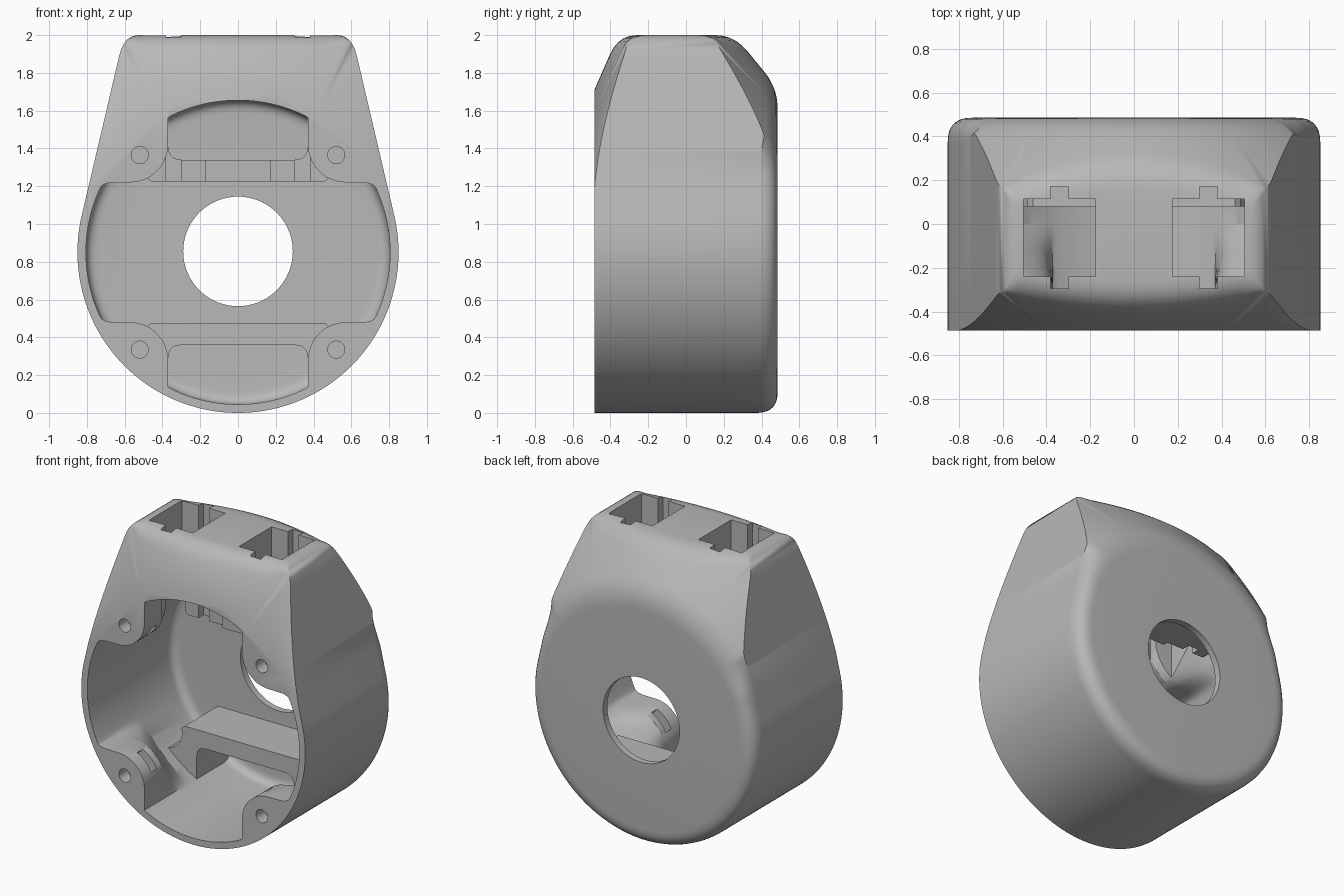
import bpy, bmesh, math
from mathutils import Matrix, Vector

if "Cube" in bpy.data.objects:
    bpy.data.objects.remove(bpy.data.objects["Cube"])

CZ, N = 0.85, 288            # height of the round axis, steps round it
FRONT, BACK = -0.485, 0.485

grey = bpy.data.materials.new("light grey")
grey.diffuse_color = (0.48, 0.48, 0.48, 1)
grey.use_nodes = True
grey.node_tree.nodes["Principled BSDF"].inputs["Base Color"].default_value = grey.diffuse_color


def smin(a, b, k):
    h = max(k - abs(a - b), 0) / k
    return min(a, b) - h * h * k / 4


def bezier(a, b, c, n):
    out = []
    for i in range(n + 1):
        t = i / n
        out.append(tuple(a[j] * (1 - t) ** 2 + 2 * b[j] * t * (1 - t) + c[j] * t * t for j in (0, 1)))
    return out


def finish(name, bm):
    bmesh.ops.remove_doubles(bm, verts=bm.verts, dist=1e-5)
    bmesh.ops.recalc_face_normals(bm, faces=bm.faces)
    me = bpy.data.meshes.new(name)
    bm.to_mesh(me)
    bm.free()
    ob = bpy.data.objects.new(name, me)
    bpy.context.collection.objects.link(ob)
    me.materials.append(grey)
    return ob


def polar_loft(name, section):
    """Skin sections of (y, radius) points swept round the y axis."""
    bm = bmesh.new()
    cols = []
    for i in range(N):
        a = 2 * math.pi * i / N
        cols.append([bm.verts.new((r * math.cos(a), y, CZ + r * math.sin(a))) for y, r in section(a)])
    for i in range(N):
        p, q = cols[i], cols[(i + 1) % N]
        for j in range(len(p) - 1):
            bm.faces.new((p[j], p[j + 1], q[j + 1], q[j]))
    bm.faces.new([c[0] for c in cols])
    bm.faces.new([c[-1] for c in cols])
    return finish(name, bm)


def prism(name, pts, lo, hi, axis):
    """Extrude an outline along y (x,z outline) or z (x,y outline)."""
    bm = bmesh.new()
    put = (lambda p, t: (p[0], t, p[1])) if axis == "y" else (lambda p, t: (p[0], p[1], t))
    a = [bm.verts.new(put(p, lo)) for p in pts]
    b = [bm.verts.new(put(p, hi)) for p in pts]
    for i in range(len(pts)):
        j = (i + 1) % len(pts)
        bm.faces.new((a[i], a[j], b[j], b[i]))
    bm.faces.new(a)
    bm.faces.new(b)
    return finish(name, bm)


def disc(x, z, r, n):
    return [(x + r * math.cos(2 * math.pi * i / n), z + r * math.sin(2 * math.pi * i / n)) for i in range(n)]


def combine(target, other, op):
    m = target.modifiers.new(op, "BOOLEAN")
    m.object, m.operation, m.solver = other, op, "EXACT"
    bpy.context.view_layer.objects.active = target
    bpy.ops.object.modifier_apply(modifier=m.name)
    bpy.data.objects.remove(other)


# --- housing: round bottom, tapering flat-topped neck, conical front and back
def outline(a):
    lean = math.radians(13.2)
    t = math.asin(max(-1, min(1, math.sin(a))))
    if t < lean:
        return 0.85
    return smin(0.85 / math.cos(t - lean), 1.15 / math.sin(t), 0.12)


def housing_section(a):
    R = outline(a)
    soft = 0.1 * max(0, min(1, (math.sin(a) - 0.88) / 0.03))
    yf = max(FRONT, FRONT + (R - 0.86) / 2.29)
    sf = min(soft * 0.45, yf - FRONT)
    pts = [(FRONT, min(R, 0.86))]
    pts += bezier((yf - sf, R - 2.29 * sf), (yf, R), (yf + soft, R), 5)
    # back cone and rounded rear rim
    t = max(0, min(1, (R - 0.87) / 0.085))
    start = (0.375 + 0.04 * t, min(R, 0.955))
    yb = min(start[0], BACK - (R - 0.87) / 1.22)
    sb = min(soft * 0.7, start[0] - yb)
    pts += bezier((yb - soft, R), (yb, R), (yb + sb, R - 1.22 * sb), 5)
    c = min(R, 0.87)
    pts += bezier(start, (BACK, c), (BACK, c - 0.11), 8)
    return pts


housing = polar_loft("housing", housing_section)


# --- main cavity with four screw bosses left standing at the front
def boss_radius(a):
    c, s = abs(math.cos(a)), abs(math.sin(a))
    r = 0.4
    while r < 1.1 and math.hypot(max(0.57 - r * c, 0), max(0.57 - r * s, 0)) > 0.2:
        r += 0.002
    return r


def cavity_section(a):
    R = 0.805
    b = smin(R, boss_radius(a), 0.06) if abs(math.cos(a)) > abs(math.sin(a)) else min(R, boss_radius(a))
    pts = [(-0.6, b), (-0.28, b)]
    for i in range(1, 7):
        t = i / 6
        pts.append((-0.28 + 0.28 * t, b + (R - b) * t))
    return pts + bezier((0.375, R), (0.44, R), (0.44, R - 0.07), 6)


combine(housing, polar_loft("cavity", cavity_section), "DIFFERENCE")

# --- arched bars standing on the back wall, above and below the opening
half = [(0.46, 0.375), (0.485, 0.395), (0.478, 0.44), (0.50, 0.50), (0.54, 0.54), (0.592, 0.56),
        (0.48, 0.66), (0.37, 0.726), (0.37, 0.56), (0.362, 0.52), (0.34, 0.498), (0.30, 0.49)]
for name, s in (("lower_bar", -1), ("upper_bar", 1)):
    pts = [(x, CZ + s * d) for x, d in half] + [(-x, CZ + s * d) for x, d in reversed(half)]
    combine(housing, prism(name, pts, 0.08, 0.46, "y"), "UNION")

# --- round opening in the back wall
combine(housing, prism("back_opening", disc(0, 0.855, 0.29, 96), 0.2, 0.6, "y"), "DIFFERENCE")

# --- two socket openings through the top, each with a latch notch front and back
socket = [(0.175, -0.24), (0.30, -0.24), (0.30, -0.295), (0.38, -0.295), (0.38, -0.24), (0.505, -0.24),
          (0.505, 0.115), (0.38, 0.115), (0.38, 0.17), (0.30, 0.17), (0.30, 0.115), (0.175, 0.115)]
for s in (-1, 1):
    combine(housing, prism("socket_opening", [(s * x, y) for x, y in socket], 1.2, 2.2, "z"), "DIFFERENCE")

# --- screw holes and nut slots in the bosses
for sx in (-1, 1):
    for sz in (-1, 1):
        hole = disc(sx * 0.52, CZ + sz * 0.515, 0.045, 32)
        combine(housing, prism("screw_hole", hole, -0.6, -0.25, "y"), "DIFFERENCE")
        u, v = Vector((sx, sz)).normalized(), Vector((-sz, sx)).normalized()
        mid = Vector((0, CZ))
        slot = [mid + u * r + v * w for r, w in ((0.5, -0.075), (0.79, -0.075), (0.79, 0.075), (0.5, 0.075))]
        combine(housing, prism("nut_slot", slot, -0.39, -0.33, "y"), "DIFFERENCE")

bpy.ops.object.select_all(action="DESELECT")
housing.select_set(True)
bpy.context.view_layer.objects.active = housing
bpy.ops.object.shade_smooth_by_angle(angle=math.radians(28))
